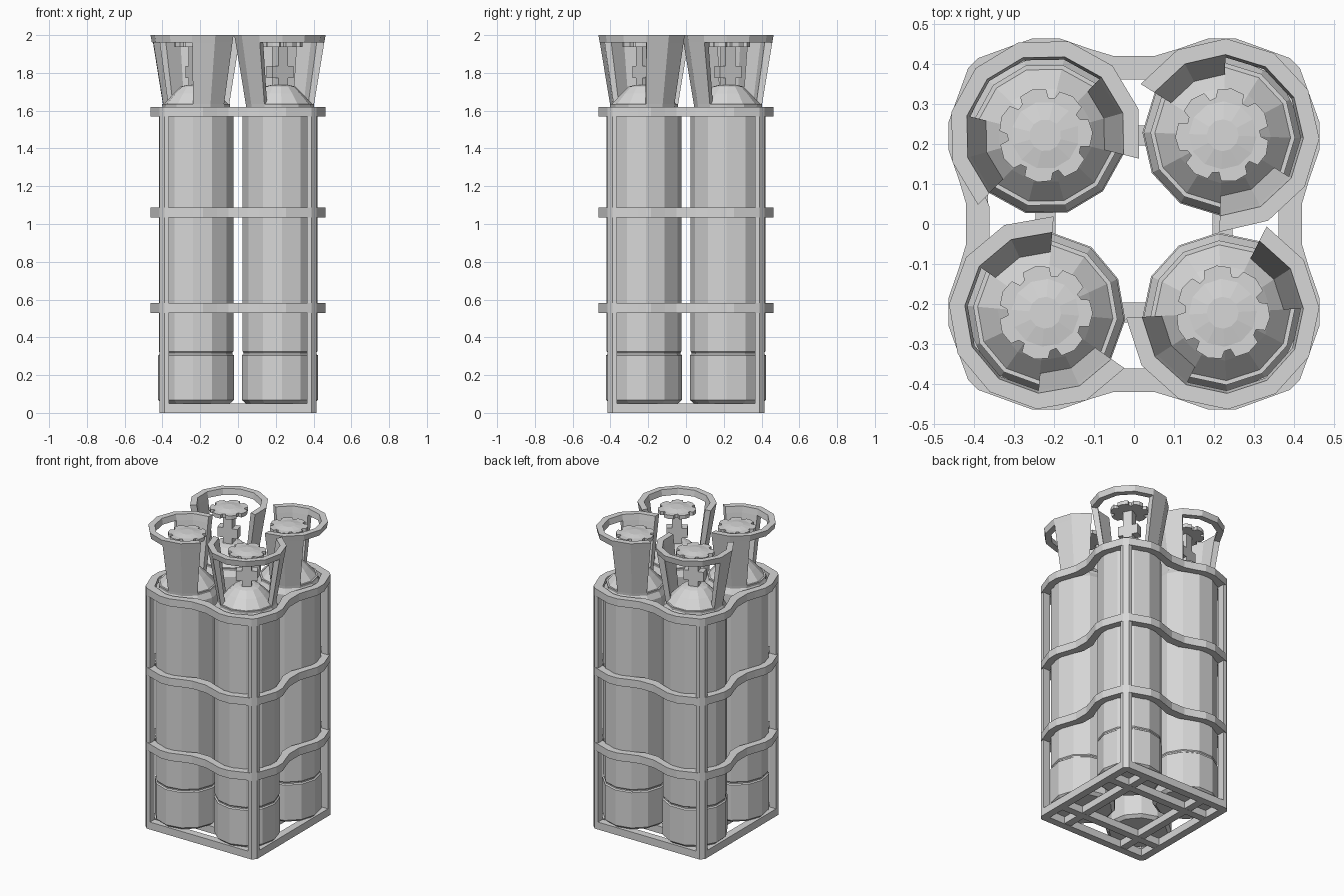
import bpy, bmesh, math
from mathutils import Matrix, Vector

if "Cube" in bpy.data.objects:
    bpy.data.objects.remove(bpy.data.objects["Cube"])

gray = bpy.data.materials.new("plain_gray")
gray.diffuse_color = (0.68, 0.68, 0.68, 1)
gray.use_nodes = True
gray.node_tree.nodes["Principled BSDF"].inputs["Base Color"].default_value = gray.diffuse_color


def finish(bm, name):
    bmesh.ops.recalc_face_normals(bm, faces=bm.faces[:])
    me = bpy.data.meshes.new(name)
    bm.to_mesh(me)
    bm.free()
    me.materials.append(gray)
    ob = bpy.data.objects.new(name, me)
    bpy.context.collection.objects.link(ob)
    return ob


def add_box(bm, cx, cy, cz, sx, sy, sz, rot=0.0):
    m = (Matrix.Translation((cx, cy, cz)) @ Matrix.Rotation(rot, 4, 'Z')
         @ Matrix.Diagonal((sx, sy, sz, 1)))
    bmesh.ops.create_cube(bm, size=1, matrix=m)


def add_prism(bm, pts, z0, z1):
    lo = [bm.verts.new((x, y, z0)) for x, y in pts]
    hi = [bm.verts.new((x, y, z1)) for x, y in pts]
    bm.faces.new(lo[::-1])
    bm.faces.new(hi)
    n = len(pts)
    for i in range(n):
        j = (i + 1) % n
        bm.faces.new((lo[i], lo[j], hi[j], hi[i]))


def add_sweep(bm, c, section, degs, closed=False):
    """Sweep a closed (r, z) section around the axis at c through given angles."""
    rings = []
    for d in degs:
        a = math.radians(d)
        rings.append([bm.verts.new((c[0] + r * math.cos(a), c[1] + r * math.sin(a), z))
                      for r, z in section])
    n, m = len(section), len(rings)
    for i in range(m if closed else m - 1):
        p, q = rings[i], rings[(i + 1) % m]
        for k in range(n):
            l = (k + 1) % n
            bm.faces.new((p[k], q[k], q[l], p[l]))
    if not closed:
        bm.faces.new(rings[0])
        bm.faces.new(rings[-1][::-1])


def add_lathe(bm, c, profile, degs):
    """Lathe an open (r, z) profile and cap both ends."""
    rings = []
    for r, z in profile:
        rings.append([bm.verts.new((c[0] + r * math.cos(math.radians(d)),
                                    c[1] + r * math.sin(math.radians(d)), z)) for d in degs])
    n = len(degs)
    for p, q in zip(rings, rings[1:]):
        for i in range(n):
            j = (i + 1) % n
            bm.faces.new((p[i], p[j], q[j], q[i]))
    bm.faces.new(rings[0][::-1])
    bm.faces.new(rings[-1])


# ---- gas cylinders: position and direction of the collar window ----
C = 0.222
bottles = [("front_left", -C, -C, 205), ("front_right", C, -C, 303),
           ("back_right", C, C, 28), ("back_left", -C, C, 106)]
body = [(0.18, 0.05), (0.201, 0.068), (0.201, 0.305), (0.193, 0.311), (0.193, 0.319),
        (0.198, 0.325), (0.198, 1.585), (0.17, 1.635), (0.12, 1.69), (0.08, 1.728),
        (0.05, 1.735)]

for name, x, y, axis in bottles:
    c = (x, y)
    ring = [axis + 30 * k for k in range(12)]

    # tank with foot, seam and domed shoulder
    bm = bmesh.new()
    add_lathe(bm, c, body, ring)
    finish(bm, name + "_tank")

    # flared collar: base ring, two side panels, top ring open on one side
    bm = bmesh.new()
    add_sweep(bm, c, [(0.145, 1.60), (0.177, 1.60), (0.181, 1.635), (0.15, 1.635)], ring, True)
    panel = [(0.15, 1.635), (0.181, 1.635), (0.235, 1.96), (0.195, 1.96)]
    for s in (60, -120):
        add_sweep(bm, c, panel, [axis + s + 30 * k for k in range(3)])
    add_sweep(bm, c, [(0.195, 1.96), (0.235, 1.96), (0.242, 2.0), (0.202, 2.0)],
              [axis - 120 + 30 * k for k in range(9)])
    finish(bm, name + "_collar")

    # valve stem with cross piece
    a = math.radians(axis)
    bm = bmesh.new()
    add_box(bm, x, y, 1.835, 0.06, 0.06, 0.23, a)
    add_box(bm, x, y, 1.805, 0.06, 0.13, 0.065, a)
    finish(bm, name + "_valve")

    # lobed hand wheel
    pts = []
    for k in range(7):
        for off, r in ((-17, 0.115), (0, 0.119), (17, 0.115), (21, 0.096), (30.4, 0.093)):
            t = a + math.radians(k * 360 / 7 + off)
            pts.append((x + r * math.cos(t), y + r * math.sin(t)))
    bm = bmesh.new()
    add_prism(bm, pts, 1.937, 1.962)
    add_lathe(bm, c, [(0.085, 1.962), (0.04, 1.97)], ring)
    finish(bm, name + "_hand_wheel")

# ---- rack corner posts with a chamfered outer corner ----
corner = [(0.365, 0.365), (0.415, 0.365), (0.415, 0.39), (0.39, 0.415), (0.365, 0.415)]
bm = bmesh.new()
for sx in (-1, 1):
    for sy in (-1, 1):
        add_prism(bm, [(sx * px, sy * py) for px, py in corner], 0, 1.62)
finish(bm, "corner_posts")

# ---- base frame: outer bars and inner lattice ----
bm = bmesh.new()
for s in (-1, 1):
    add_box(bm, 0, s * 0.39, 0.025, 0.73, 0.05, 0.05)
    add_box(bm, s * 0.39, 0, 0.025, 0.05, 0.73, 0.05)
    add_box(bm, 0, s * 0.222, 0.025, 0.73, 0.05, 0.048)
    add_box(bm, s * 0.222, 0, 0.025, 0.05, 0.73, 0.046)
finish(bm, "base_frame")

# ---- three wavy bands hugging the cylinders ----
outer = [(0.39, 0.415), (0.33, 0.437), (0.255, 0.464), (0.185, 0.464), (0.11, 0.438), (0.05, 0.42)]
inner = [(0.365, 0.365), (0.32, 0.385), (0.25, 0.418), (0.19, 0.418), (0.105, 0.388), (0.045, 0.362)]


def loop(half):
    side = half + [(-px, py) for px, py in reversed(half)]
    out = []
    for k in range(4):
        m = Matrix.Rotation(k * math.pi / 2, 2)
        out += [m @ Vector(p) for p in side]
    return out


for label, z0, z1 in (("lower", 0.53, 0.582), ("middle", 1.035, 1.087), ("upper", 1.57, 1.62)):
    bm = bmesh.new()
    rings = []
    for pts, z in ((outer, z0), (outer, z1), (inner, z1), (inner, z0)):
        rings.append([bm.verts.new((p.x, p.y, z)) for p in loop(pts)])
    n = len(rings[0])
    for k in range(4):
        p, q = rings[k], rings[(k + 1) % 4]
        for i in range(n):
            j = (i + 1) % n
            bm.faces.new((p[i], p[j], q[j], q[i]))
    bmesh.ops.remove_doubles(bm, verts=bm.verts[:], dist=0.0005)
    finish(bm, label + "_band")
